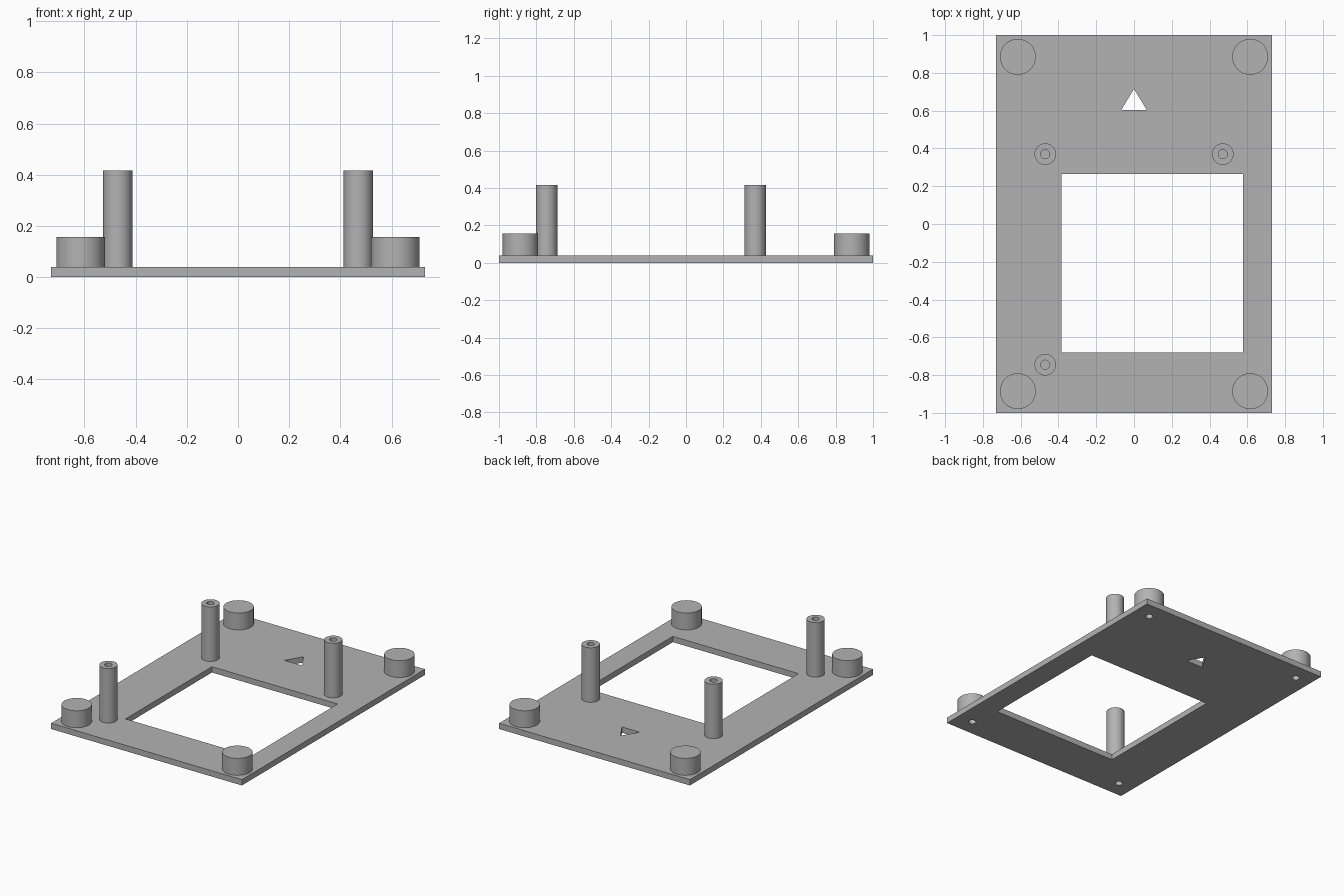
import bpy
import bmesh
from math import cos, sin, tau, radians
from mathutils import Vector

cube = bpy.data.objects.get("Cube")
if cube:
    bpy.data.objects.remove(cube, do_unlink=True)

SEGMENTS = 48
PLATE_TOP = 0.04
HOLE_R = 0.024
FOOT_X, FOOT_Y = 0.615, 0.885

grey = bpy.data.materials.new("matte_grey")
grey.use_nodes = True
colour = (0.45, 0.45, 0.45, 1)
grey.diffuse_color = colour
grey.node_tree.nodes["Principled BSDF"].inputs["Base Color"].default_value = colour


def make_object(name, bm, location=(0, 0, 0)):
    mesh = bpy.data.meshes.new(name)
    bm.to_mesh(mesh)
    bm.free()
    mesh.materials.append(grey)
    obj = bpy.data.objects.new(name, mesh)
    obj.location = location
    bpy.context.collection.objects.link(obj)
    return obj


def rectangle(x0, x1, y0, y1):
    return [(x0, y0), (x1, y0), (x1, y1), (x0, y1)]


def circle(x, y, r):
    angles = [tau * i / SEGMENTS for i in range(SEGMENTS)]
    return [(x + r * cos(a), y + r * sin(a)) for a in angles]


def lathe(name, profile, x, y):
    """Turn an (r, z) profile round a vertical axis standing at x, y."""
    bm = bmesh.new()
    verts = [bm.verts.new((r, 0, z)) for r, z in profile]
    edges = [bm.edges.new(pair) for pair in zip(verts, verts[1:])]
    bmesh.ops.spin(bm, geom=verts + edges, axis=(0, 0, 1), cent=(0, 0, 0),
                   angle=tau, steps=SEGMENTS)
    bmesh.ops.remove_doubles(bm, verts=bm.verts, dist=0.0001)
    bmesh.ops.recalc_face_normals(bm, faces=bm.faces)
    obj = make_object(name, bm, (x, y, 0))
    bpy.ops.object.select_all(action="DESELECT")
    obj.select_set(True)
    bpy.context.view_layer.objects.active = obj
    bpy.ops.object.shade_smooth_by_angle(angle=radians(30))


feet = {
    "front_right": (-FOOT_X, -FOOT_Y), "front_left": (FOOT_X, -FOOT_Y),
    "back_right": (-FOOT_X, FOOT_Y), "back_left": (FOOT_X, FOOT_Y),
}
posts = {
    "front_right": (-0.47, -0.745),
    "back_right": (-0.47, 0.37), "back_left": (0.47, 0.37),
}

# Base plate outline, window, triangular arrow cut-out and screw holes
loops = [
    rectangle(-0.73, 0.73, -1, 1),
    rectangle(-0.385, 0.577, -0.68, 0.265),
    [(-0.068, 0.603), (0.068, 0.603), (0, 0.715)],
] + [circle(x, y, HOLE_R) for x, y in feet.values()]

bm = bmesh.new()
outline = []
for loop in loops:
    verts = [bm.verts.new((x, y, 0)) for x, y in loop]
    outline += [bm.edges.new(pair) for pair in zip(verts, verts[1:] + verts[:1])]
bmesh.ops.triangle_fill(bm, edges=outline, use_beauty=True, normal=Vector((0, 0, 1)))
bm.normal_update()
for face in bm.faces:
    if face.normal.z < 0:
        face.normal_flip()
plate = make_object("base_plate", bm)
solid = plate.modifiers.new("thickness", "SOLIDIFY")
solid.thickness = PLATE_TOP
solid.offset = 1

# Round corner feet, hollow from below
for corner, (x, y) in feet.items():
    lathe(corner + "_foot", [
        (HOLE_R, PLATE_TOP), (0.095, PLATE_TOP), (0.095, 0.157),
        (0, 0.157)], x, y)
    lathe(corner + "_foot_bore", [
        (0, 0.12), (HOLE_R, 0.12), (HOLE_R, PLATE_TOP)], x, y)

# Tall standoff posts with a blind bore in the top
for corner, (x, y) in posts.items():
    lathe(corner + "_post", [
        (0, PLATE_TOP), (0.057, PLATE_TOP), (0.057, 0.417),
        (HOLE_R, 0.417), (HOLE_R, 0.15), (0, 0.15)], x, y)
